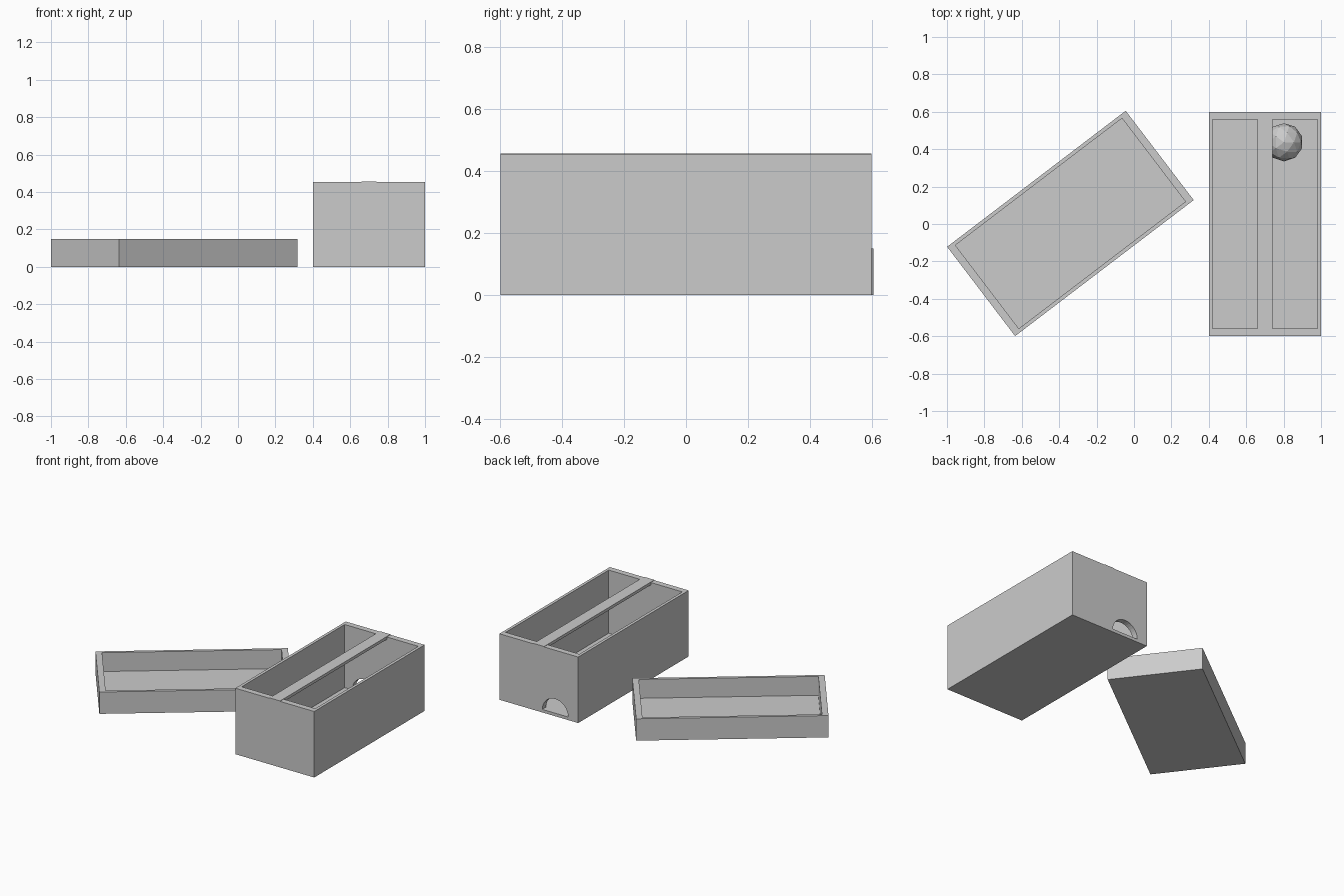
import bpy, bmesh
from math import radians, pi, sin, cos

if "Cube" in bpy.data.objects:
    bpy.data.objects.remove(bpy.data.objects["Cube"])


def mesh_object(name, bm):
    bmesh.ops.recalc_face_normals(bm, faces=bm.faces)
    mesh = bpy.data.meshes.new(name)
    bm.to_mesh(mesh)
    bm.free()
    obj = bpy.data.objects.new(name, mesh)
    bpy.context.collection.objects.link(obj)
    return obj


def open_box(name, w, l, h, side=0.02, end=0.04, floor=0.02):
    """Open-topped box with separate side, end and floor thicknesses."""
    bm = bmesh.new()

    def ring(x, y, z):
        return [bm.verts.new(p) for p in
                ((-x, -y, z), (x, -y, z), (x, y, z), (-x, y, z))]

    x, y = w / 2, l / 2
    rings = [ring(x, y, 0), ring(x, y, h),
             ring(x - side, y - end, h), ring(x - side, y - end, floor)]
    for a, b in zip(rings, rings[1:]):
        for i in range(4):
            j = (i + 1) % 4
            bm.faces.new((a[i], a[j], b[j], b[i]))
    bm.faces.new(rings[0])
    bm.faces.new(rings[-1])
    return mesh_object(name, bm)


# Deep box
box = open_box("box_body", 0.6, 1.2, 0.454)
box.location = (0.7, 0, 0)

# Half-round doorway through the back wall
bm = bmesh.new()
n = 16
arch = [bm.verts.new((0.575 + 0.098 * cos(pi * i / n), 0.5, 0.021 + 0.098 * sin(pi * i / n)))
        for i in range(n + 1)]
face = bm.faces.new(arch)
ext = bmesh.ops.extrude_face_region(bm, geom=[face])
bmesh.ops.translate(bm, vec=(0, 0.2, 0),
                    verts=[v for v in ext["geom"] if isinstance(v, bmesh.types.BMVert)])
cutter = mesh_object("doorway_cutter", bm)
cutter.hide_render = True
mod = box.modifiers.new("doorway", "BOOLEAN")
mod.operation = "DIFFERENCE"
mod.solver = "EXACT"
mod.object = cutter
bpy.context.view_layer.objects.active = box
bpy.ops.object.modifier_apply(modifier="doorway")
bpy.data.objects.remove(cutter)

# Thin bar lying across the opening
bpy.ops.mesh.primitive_cube_add(size=1, location=(0.7, 0, 0.447))
bar = bpy.context.object
bar.name = "cross_bar"
bar.scale = (0.08, 1.2, 0.02)

# Low-poly ball on the box floor
bpy.ops.mesh.primitive_ico_sphere_add(subdivisions=2, radius=0.102, location=(0.802, 0.437, 0.121))
bpy.context.object.name = "ball"

# Shallow lid lying upside down beside the box
lid = open_box("lid", 0.6, 1.2, 0.15)
lid.location = (-0.34, 0.003, 0)
lid.rotation_euler = (0, 0, radians(37.3 - 90))
